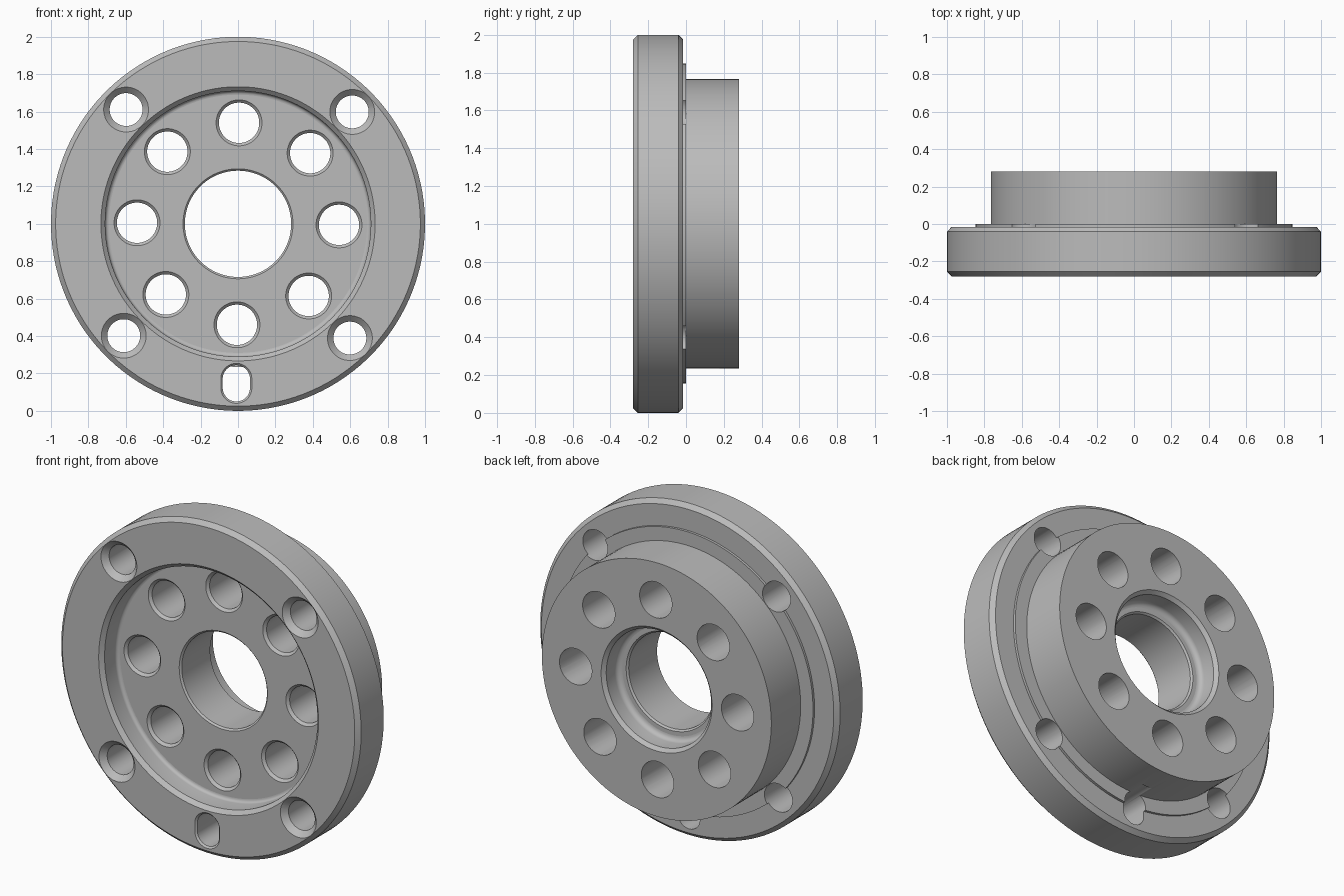
import bpy, bmesh, math
from mathutils import Matrix, Vector

cube = bpy.data.objects.get("Cube")
if cube:
    bpy.data.objects.remove(cube, do_unlink=True)

FRONT, BACK = -0.28, 0.28     # front and rear faces along y
TILT = math.radians(0.6)      # small clockwise turn of the hole pattern

steel = bpy.data.materials.new("grey_metal")
steel.use_nodes = True
grey = (0.5, 0.5, 0.5, 1)
steel.diffuse_color = grey
steel.node_tree.nodes["Principled BSDF"].inputs["Base Color"].default_value = grey


def lathe(bm, profile, segments, closed):
    """Spin (radius, y) points about the y axis; returns the new vertices."""
    start = Matrix.Rotation(math.pi / segments, 3, 'Y')
    old = set(bm.verts)
    verts = [bm.verts.new(start @ Vector((r, y, 0))) for r, y in profile]
    pairs = list(zip(verts, verts[1:]))
    if closed:
        pairs.append((verts[-1], verts[0]))
    edges = [bm.edges.new(p) for p in pairs]
    bmesh.ops.spin(bm, geom=verts + edges, cent=(0, 0, 0), axis=(0, 1, 0),
                   angle=math.tau, steps=segments, use_duplicate=False)
    new = [v for v in bm.verts if v not in old]
    bmesh.ops.remove_doubles(bm, verts=new, dist=1e-5)
    return [v for v in bm.verts if v not in old]


def make_object(name, bm):
    bmesh.ops.recalc_face_normals(bm, faces=bm.faces)
    mesh = bpy.data.meshes.new(name)
    bm.to_mesh(mesh)
    bm.free()
    obj = bpy.data.objects.new(name, mesh)
    bpy.context.collection.objects.link(obj)
    mesh.materials.append(steel)
    return obj


def fillet(cr, cy, radius, a0, a1, steps=5):
    """Arc points in the (radius, y) plane, angles in degrees."""
    angles = [math.radians(a0 + (a1 - a0) * i / steps) for i in range(steps + 1)]
    return [(cr + radius * math.cos(a), cy + radius * math.sin(a)) for a in angles]


def add_hole(bm, ring, angle, radius, chamfer, face, end, stretch=0):
    """Add a chamfered hole cutter at a polar position on the face."""
    over = 0.03
    profile = [(0, face - over), (radius + chamfer + over, face - over),
               (radius, face + chamfer), (radius, end), (0, end)]
    verts = lathe(bm, profile, 40, False)
    for v in verts:
        if abs(v.co.z) > 1e-5:
            v.co.z += math.copysign(stretch, v.co.z)
    a = angle - TILT
    shift = Vector((ring * math.cos(a), 0, ring * math.sin(a)))
    bmesh.ops.translate(bm, verts=verts, vec=shift)


# Turned body: flange, front recess, bore, rear counterbore, boss, raised ring
floor = FRONT + 0.14
ledge = BACK - 0.13
profile = [(0.975, FRONT), (0.733, FRONT), (0.71, FRONT + 0.023)]
profile += fillet(0.69, floor - 0.02, 0.02, 0, 90)
profile += [(0.294, floor), (0.284, floor + 0.01),
            (0.284, ledge - 0.01), (0.294, ledge)]
profile += fillet(0.32, ledge + 0.03, 0.03, 270, 360)
profile += [(0.35, BACK - 0.02), (0.37, BACK), (0.765, BACK),
            (0.765, 0.0), (0.847, 0.0), (0.847, -0.015),
            (0.975, -0.015), (1.0, -0.04), (1.0, FRONT + 0.025)]
bm = bmesh.new()
lathe(bm, profile, 128, True)
body = make_object("flanged_hub", bm)

# Hole cutters: eight in the hub, four in the flange, one slot
bm = bmesh.new()
for i in range(8):
    add_hole(bm, 0.54, i * math.pi / 4, 0.108, 0.015, floor, BACK + 0.1)
for i in range(4):
    add_hole(bm, 0.855, (i + 0.5) * math.pi / 2, 0.088, 0.032, FRONT, 0.1)
add_hole(bm, 0.853, -math.pi / 2, 0.073, 0.01, FRONT, 0.1, stretch=0.024)
cutter = make_object("hole_cutter", bm)
cutter.hide_render = True

cut = body.modifiers.new("holes", 'BOOLEAN')
cut.operation = 'DIFFERENCE'
cut.solver = 'EXACT'
cut.object = cutter
bpy.context.view_layer.objects.active = body
bpy.ops.object.modifier_apply(modifier=cut.name)
bpy.data.objects.remove(cutter, do_unlink=True)

# Smooth round walls, crisp borders around the flat faces
bm = bmesh.new()
bm.from_mesh(body.data)
for f in bm.faces:
    f.smooth = True
for e in bm.edges:
    flat = any(abs(f.normal.y) > 0.999 for f in e.link_faces)
    e.smooth = not flat and e.calc_face_angle(0) < math.radians(30)
bm.to_mesh(body.data)
bm.free()
body.location.z = 1.0
